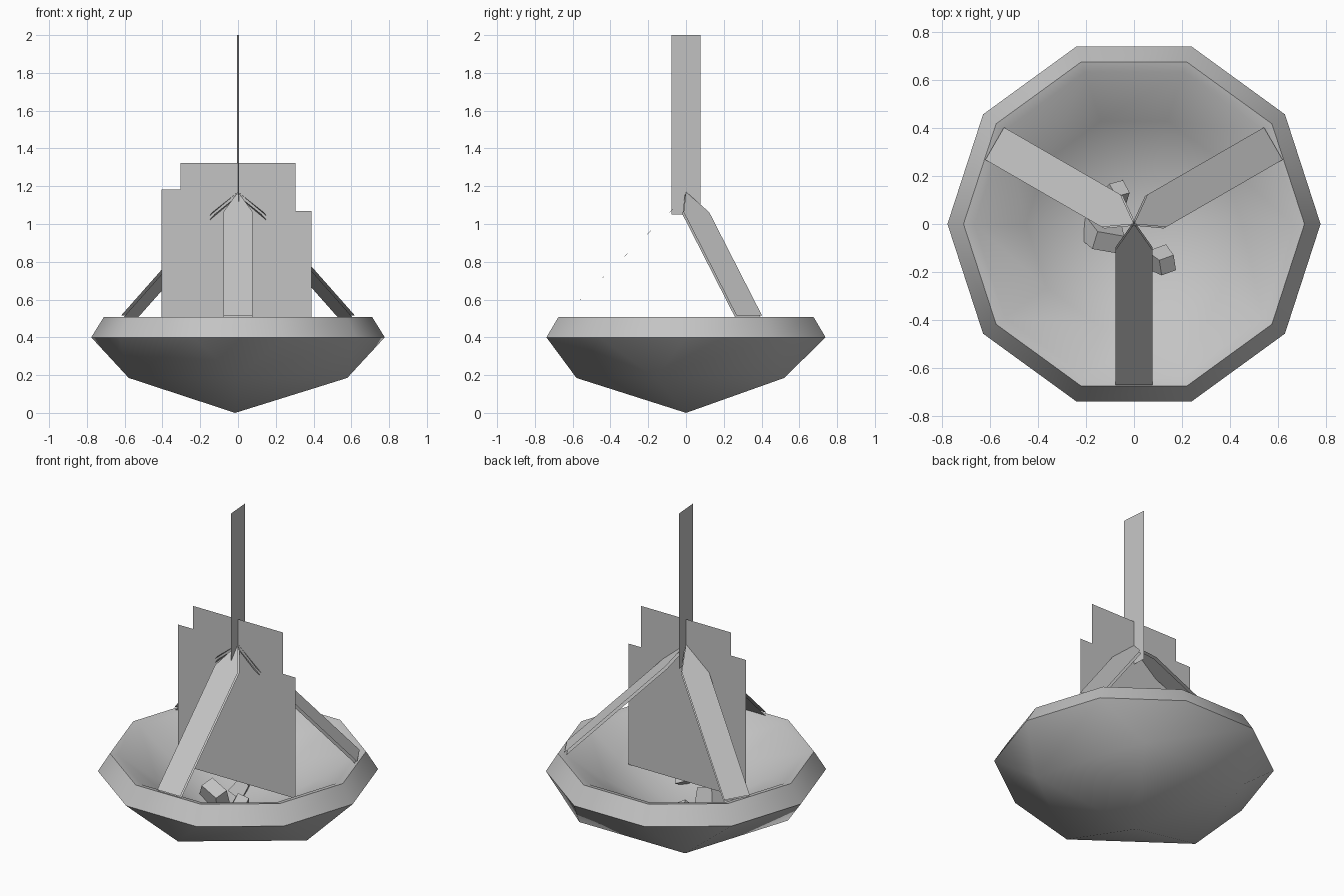
import bpy, bmesh, math
from mathutils import Matrix, Vector

if "Cube" in bpy.data.objects:
    bpy.data.objects.remove(bpy.data.objects["Cube"])

grey = bpy.data.materials.new("plain grey")
grey.diffuse_color = (0.55, 0.55, 0.55, 1)
grey.use_nodes = True
grey.node_tree.nodes["Principled BSDF"].inputs["Base Color"].default_value = grey.diffuse_color


def add_mesh(name, verts, faces):
    mesh = bpy.data.meshes.new(name)
    mesh.from_pydata(verts, [], faces)
    mesh.materials.append(grey)
    obj = bpy.data.objects.new(name, mesh)
    bpy.context.collection.objects.link(obj)
    return obj


def ring(sides, radius, z, start=0, y=0):
    angles = [math.radians(start) + math.tau * i / sides for i in range(sides)]
    return [(radius * math.cos(a), y + radius * math.sin(a), z) for a in angles]


# Bowl: ten-sided widest ring, rim, lip and shallow inside, five-sided lower ring, pointed bottom
SIDES = 10
bands = [(0.777, 0.40), (0.71, 0.508), (0.665, 0.497), (0.45, 0.345)]
verts = [v for r, z in bands for v in ring(SIDES, r, z)]
LOW = len(verts)
TIP, MIDDLE = LOW + 5, LOW + 6
verts += ring(5, 0.608, 0.185, start=-18, y=0.028) + [(-0.015, 0, 0), (0, 0, 0.10)]
faces = []
for i in range(SIDES):
    j = (i + 1) % SIDES
    for k in range(len(bands) - 1):
        a, b = k * SIDES, (k + 1) * SIDES
        faces.append((a + i, a + j, b + j, b + i))
    faces.append((LOW - SIDES + i, LOW - SIDES + j, MIDDLE))
for k in range(5):
    n = (k + 1) % 5
    a, b, c = (2 * k - 1) % SIDES, 2 * k, 2 * k + 1
    faces.append((LOW + k, b, a))
    faces.append((LOW + k, LOW + n, c, b))
    faces.append((TIP, LOW + n, LOW + k))
bowl = add_mesh("bowl", verts, faces)
bpy.context.view_layer.objects.active = bowl
bowl.select_set(True)
bpy.ops.object.shade_smooth_by_angle(angle=math.radians(50))
bowl.select_set(False)

# Three hanging straps with pointed tops, each a pair of close flat sheets
strap = [(0, 0, 1.17), (-0.078, -0.11, 1.063), (-0.078, -0.67, 0.515),
         (0.078, -0.67, 0.515), (0.078, -0.11, 1.063)]
under = [(x, y + 0.012, z - 0.012) for x, y, z in strap]
for n, side in enumerate(("front", "right", "left")):
    turn = Matrix.Rotation(n * math.tau / 3, 3, 'Z')
    add_mesh(side + "_strap", [turn @ Vector(p) for p in strap + under],
             [(0, 1, 2, 3, 4), (9, 8, 7, 6, 5)])

# Chain: a flat upright strip, turned very slightly
add_mesh("chain", [(0.006, -0.077, 1.05), (-0.006, 0.077, 1.05),
                   (-0.006, 0.077, 2.0), (0.006, -0.077, 2.0)], [range(4)])

# Flame: flat stepped sheet
outline = [(-0.405, 0.33), (0.388, 0.33), (0.388, 1.07), (0.305, 1.07),
           (0.305, 1.323), (-0.305, 1.323), (-0.305, 1.182), (-0.405, 1.182)]
add_mesh("flame", [(x, 0, z) for x, z in outline], [range(8)])


# Coals: tilted, tapered lumps
def coal(name, centre, size, angles):
    bm = bmesh.new()
    bmesh.ops.create_cube(bm, size=1)
    for v in bm.verts:
        if v.co.z > 0:
            v.co.x *= 0.75
            v.co.y *= 0.8
    bmesh.ops.scale(bm, vec=size, verts=bm.verts)
    for angle, axis in zip(angles, "XYZ"):
        bmesh.ops.rotate(bm, verts=bm.verts, matrix=Matrix.Rotation(math.radians(angle), 3, axis))
    bmesh.ops.translate(bm, vec=centre, verts=bm.verts)
    obj = add_mesh(name, [], [])
    bm.to_mesh(obj.data)
    bm.free()


coal("large_coal", (-0.125, -0.05, 0.23), (0.16, 0.10, 0.14), (20, 20, -10))
coal("right_coal", (0.12, -0.155, 0.28), (0.09, 0.09, 0.09), (30, 20, 20))
coal("back_coal", (-0.075, 0.125, 0.22), (0.09, 0.08, 0.09), (-25, 30, 15))
